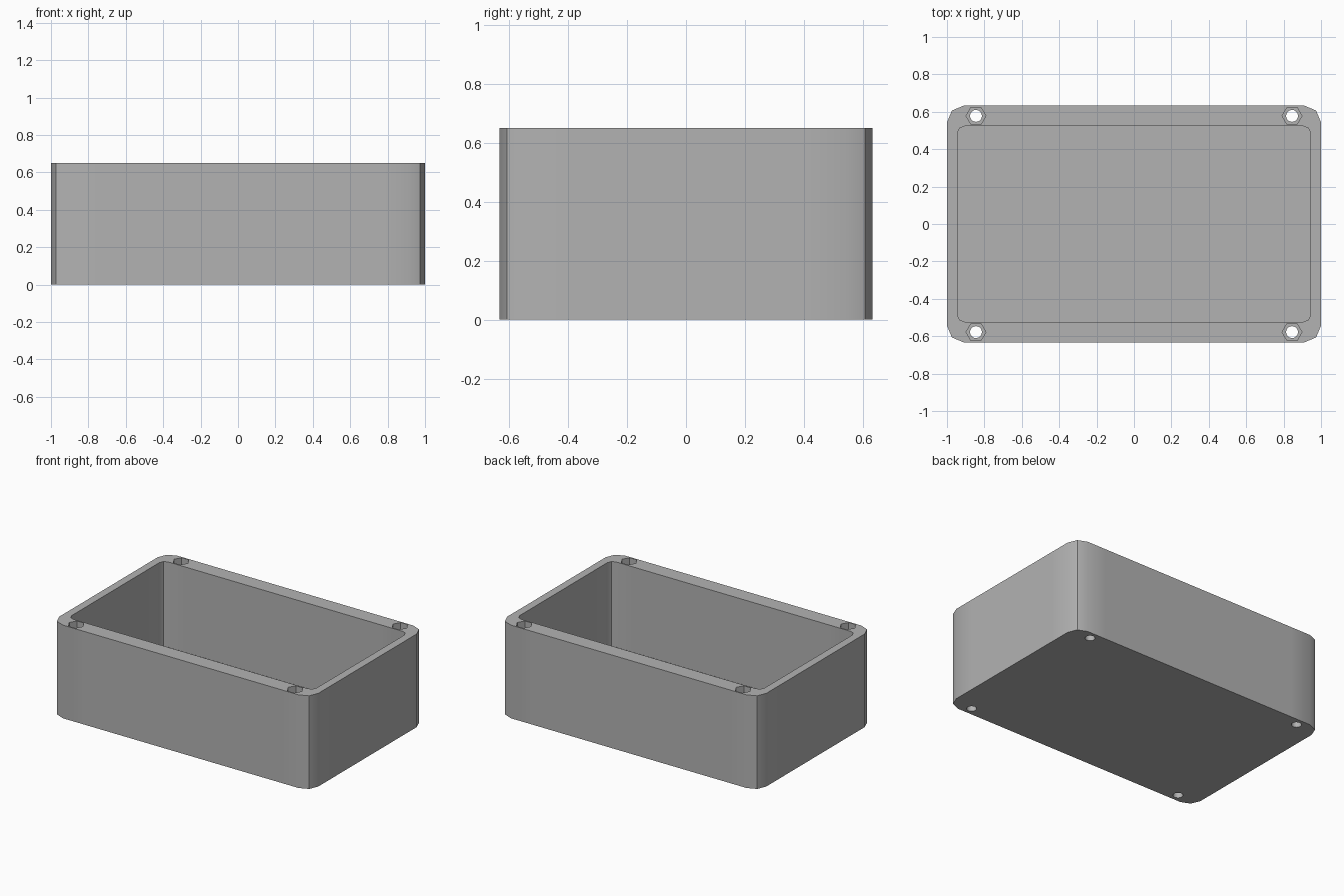
import bpy
import bmesh
from math import cos, sin, pi, radians

if "Cube" in bpy.data.objects:
    bpy.data.objects.remove(bpy.data.objects["Cube"], do_unlink=True)

HEIGHT = 0.65
FLOOR = 0.055

grey = bpy.data.materials.new("plain grey")
grey.use_nodes = True
colour = (0.45, 0.45, 0.45, 1)
grey.diffuse_color = colour
grey.node_tree.nodes["Principled BSDF"].inputs["Base Color"].default_value = colour


def rounded_rectangle(hx, hy, radius, segments=2, margin=0.15):
    """Outline with faceted corners and a support point on each side of them."""
    points = []
    for quarter, (sx, sy) in enumerate([(1, 1), (-1, 1), (-1, -1), (1, -1)]):
        cx, cy = sx * (hx - radius), sy * (hy - radius)
        arc = []
        for i in range(segments + 1):
            a = (quarter + i / segments) * pi / 2
            arc.append((cx + radius * cos(a), cy + radius * sin(a)))
        a = quarter * pi / 2
        before = (arc[0][0] + margin * sin(a), arc[0][1] - margin * cos(a))
        after = (arc[-1][0] - margin * cos(a), arc[-1][1] - margin * sin(a))
        points += [before] + arc + [after]
    return points


def polygon(cx, cy, radius, sides):
    return [(cx + radius * cos(2 * pi * i / sides),
             cy + radius * sin(2 * pi * i / sides)) for i in range(sides)]


def prism(name, outline, z0, z1):
    bm = bmesh.new()
    base = bm.faces.new([bm.verts.new((x, y, z0)) for x, y in outline])
    top = bmesh.ops.extrude_face_region(bm, geom=[base])["geom"]
    bmesh.ops.translate(bm, vec=(0, 0, z1 - z0),
                        verts=[v for v in top if isinstance(v, bmesh.types.BMVert)])
    bmesh.ops.recalc_face_normals(bm, faces=bm.faces)
    mesh = bpy.data.meshes.new(name)
    bm.to_mesh(mesh)
    bm.free()
    mesh.materials.append(grey)
    obj = bpy.data.objects.new(name, mesh)
    bpy.context.collection.objects.link(obj)
    return obj


# Outer shell and the tools that hollow it
box = prism("enclosure_box", rounded_rectangle(1.0, 0.633, 0.09), 0, HEIGHT)
cutters = [prism("cavity_cutter", rounded_rectangle(0.945, 0.523, 0.04),
                 FLOOR, HEIGHT + 0.1)]

# Screw holes through each corner, with a hexagonal nut pocket at the rim
for sx in (-1, 1):
    for sy in (-1, 1):
        x, y = sx * 0.845, sy * 0.578
        cutters.append(prism("screw_hole_cutter", polygon(x, y, 0.032, 16),
                             -0.1, HEIGHT + 0.1))
        cutters.append(prism("nut_pocket_cutter", polygon(x, y, 0.053, 6),
                             HEIGHT - 0.05, HEIGHT + 0.1))

for cutter in cutters:
    cutter.hide_render = True
    cut = box.modifiers.new(cutter.name, "BOOLEAN")
    cut.operation = "DIFFERENCE"
    cut.solver = "EXACT"
    cut.object = cutter

# Bake the cuts, drop the tools and shade the walls
bpy.context.view_layer.update()
evaluated = box.evaluated_get(bpy.context.evaluated_depsgraph_get())
box_mesh = bpy.data.meshes.new_from_object(evaluated)
box.modifiers.clear()
box.data = box_mesh
for cutter in cutters:
    bpy.data.objects.remove(cutter, do_unlink=True)

bpy.ops.object.select_all(action="DESELECT")
box.select_set(True)
bpy.context.view_layer.objects.active = box
bpy.ops.object.shade_smooth_by_angle(angle=radians(30))
